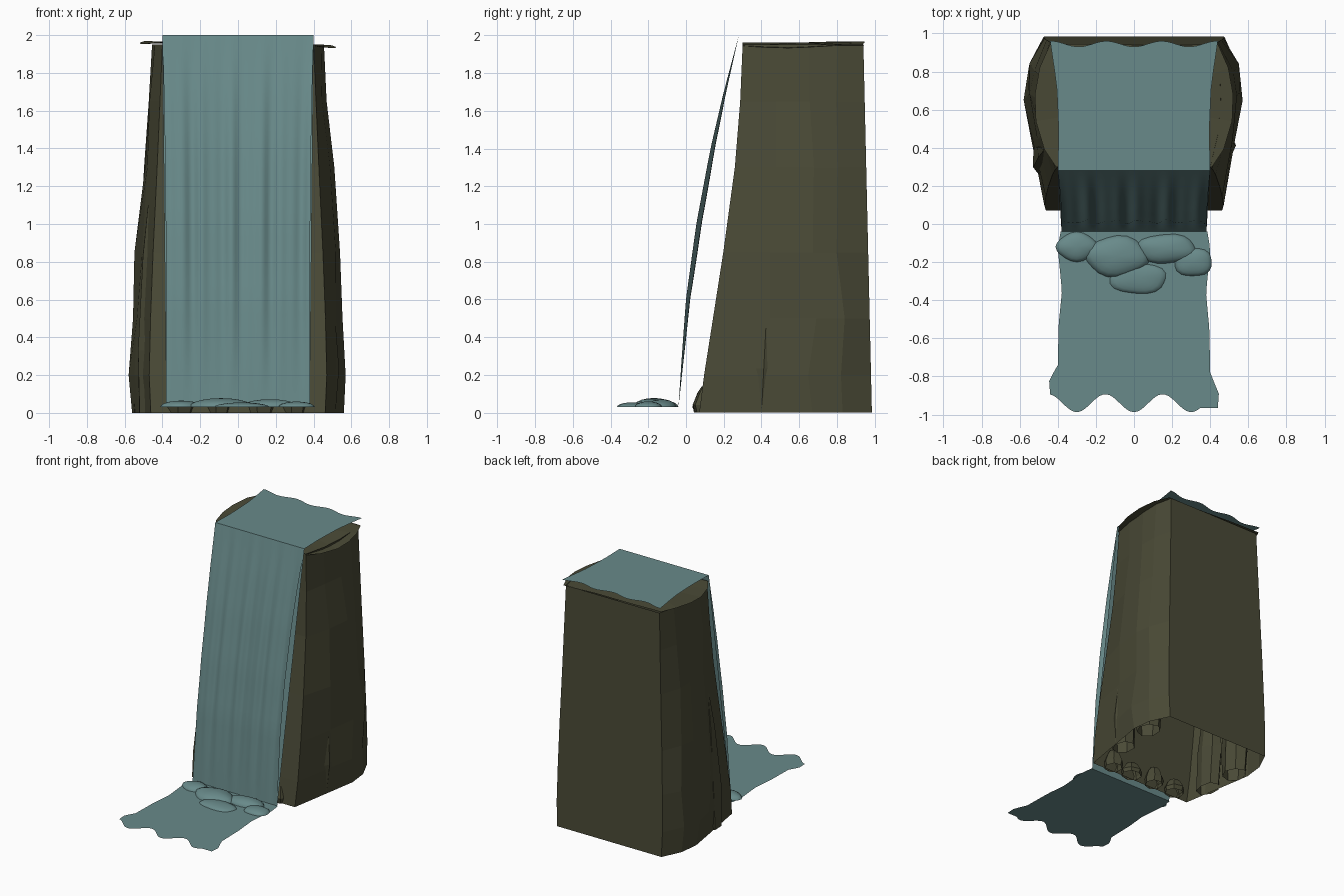
import bpy, bmesh, math, random
from mathutils import Matrix, Vector

if "Cube" in bpy.data.objects:
    bpy.data.objects.remove(bpy.data.objects["Cube"])

random.seed(4)


def material(name, rgb):
    m = bpy.data.materials.new(name)
    m.diffuse_color = (*rgb, 1)
    m.use_nodes = True
    m.node_tree.nodes["Principled BSDF"].inputs["Base Color"].default_value = m.diffuse_color
    return m


ROCK = material("olive rock", (0.068, 0.068, 0.037))
WATER = material("teal water", (0.140, 0.255, 0.255))


def make(name, bm, mat, smooth=False):
    me = bpy.data.meshes.new(name)
    bm.to_mesh(me)
    bm.free()
    me.materials.append(mat)
    for p in me.polygons:
        p.use_smooth = smooth
    ob = bpy.data.objects.new(name, me)
    bpy.context.collection.objects.link(ob)
    return ob


def lerp_table(table, t):
    """Piecewise linear lookup in (t, value) pairs."""
    for (a, va), (b, vb) in zip(table, table[1:]):
        if t <= b:
            return va + (vb - va) * (t - a) / (b - a)
    return table[-1][1]


def sheet(name, nu, nv, fn, mat, smooth=True):
    """Grid surface: fn(u, v) with u, v in 0..1."""
    bm = bmesh.new()
    g = [[bm.verts.new(fn(i / nu, j / nv)) for i in range(nu + 1)] for j in range(nv + 1)]
    for j in range(nv):
        for i in range(nu):
            bm.faces.new((g[j][i], g[j][i + 1], g[j + 1][i + 1], g[j + 1][i]))
    return make(name, bm, mat, smooth)


# cliff: hollow shell, open below, lofted from half outlines mirrored in x
base = [(0.47, 0.07), (0.54, 0.47), (0.575, 0.67), (0.555, 0.83), (0.475, 0.985)]
top = [(0.40, 0.30), (0.44, 0.47), (0.455, 0.65), (0.45, 0.80), (0.42, 0.94)]
front_y = [(0, 0.07), (0.13, 0.085), (0.8, 0.19), (1.2, 0.25), (1.6, 0.285), (1.95, 0.30)]
shrink = [(0, 0.12), (0.2, 0.0), (0.5, 0.10), (0.9, 0.32), (1.3, 0.60), (1.95, 1.0)]
levels = [0, 0.2, 0.5, 0.85, 1.3, 1.65, 1.95]
bm = bmesh.new()
rings = []
for z in levels:
    k = lerp_table(shrink, z)
    ring = []
    for side in (1, -1):
        half = []
        for i, (b, t) in enumerate(zip(base, top)):
            x = b[0] + (t[0] - b[0]) * k
            y = b[1] + (t[1] - b[1]) * z / 1.95
            if i == 0:
                y = lerp_table(front_y, z)
            elif i < 4 and 0 < z < 1.9:
                x += random.uniform(-0.015, 0.01)
                y += random.uniform(-0.03, 0.03)
            half.append(bm.verts.new((side * x, y, z)))
        ring += half if side == 1 else half[::-1]
    rings.append(ring)
n = len(rings[0])
for a, b in zip(rings, rings[1:]):
    for i in range(n):
        j = (i + 1) % n
        bm.faces.new((a[i], a[j], b[j], b[i]))
make("cliff", bm, ROCK)

# cliff cap: thin overhanging slab of rock
cap = [(0.41, 0.30), (0.47, 0.39), (0.515, 0.54), (0.52, 0.68), (0.495, 0.82), (0.44, 0.945)]
outline = [(x, y) for x, y in cap] + [(0.15, 0.935), (-0.15, 0.945)] + [(-x, y) for x, y in cap[::-1]]
bm = bmesh.new()
mid = bm.verts.new((0, 0.62, 1.962))
rim = [bm.verts.new((x, y, 1.95 - 0.022 * x + 0.008 * math.sin(9 * y))) for x, y in outline]
for i in range(len(rim)):
    bm.faces.new((rim[i], rim[(i + 1) % len(rim)], mid))
make("cliff_cap", bm, ROCK)


def rock(name, loc, size, taper=0.4, lean=(0, 0)):
    """Faceted tapered boulder standing on z = 0 or a given height, open below."""
    bm = bmesh.new()
    rows = []
    for t, r in ((0, 0.9), (0.3, 1.0), (0.75, (1 + taper) / 2), (1, taper)):
        rows.append([bm.verts.new((
            loc[0] + lean[0] * t + size[0] * r * math.cos(a) * random.uniform(0.88, 1.0),
            loc[1] + lean[1] * t + size[1] * r * math.sin(a) * random.uniform(0.88, 1.0),
            loc[2] + size[2] * t)) for a in [math.tau * i / 7 for i in range(7)]])
    for a, b in zip(rows, rows[1:]):
        for i in range(7):
            j = (i + 1) % 7
            bm.faces.new((a[i], a[j], b[j], b[i]))
    bm.faces.new(rows[-1])
    make(name, bm, ROCK)


# boulders along the foot and ridges set into the side walls
for i, (x, r, h) in enumerate([(-0.3, 0.09, 0.11), (-0.1, 0.08, 0.14), (0.12, 0.09, 0.10), (0.3, 0.08, 0.14)]):
    rock(f"foot_rock_{i}", (x, 0.115, 0), (r, 0.085, h))
rock("left_ridge_front", (-0.455, 0.33, 0), (0.085, 0.12, 1.1), 0.15, (-0.01, 0.06))
rock("left_ridge_back", (-0.47, 0.62, 0), (0.10, 0.12, 0.8), 0.2, (0, 0.03))
rock("right_ridge_front", (0.44, 0.40, 0), (0.09, 0.11, 0.78), 0.2, (0.02, 0.04))
rock("right_ridge_back", (0.46, 0.72, 0), (0.10, 0.12, 0.7), 0.3)

# water on top of the cliff
top_half = [(0, 0.40), (0.3, 0.395), (0.65, 0.405), (1, 0.44)]


def upper(u, v):
    s = 2 * u - 1
    x = s * lerp_table(top_half, v)
    end = 0.945 - 0.015 * math.cos(math.tau * x / 0.29)
    return (x, 0.28 + v * (end - 0.28), 2.0)


sheet("upper_water", 40, 8, upper, WATER)

# falling curtain with shallow vertical ripples, plus the flat sheet behind it
fall = [(0.03, -0.04), (0.3, -0.022), (0.6, 0.0), (1.0, 0.055), (1.4, 0.13), (1.7, 0.20), (2.0, 0.28)]


def curtain(u, v):
    z = 0.03 + 1.97 * v
    s = 2 * u - 1
    w = math.sin(math.pi * v)
    ripple = 0.009 * w * (math.sin(s * 17) + 0.6 * math.sin(s * 29 + 1))
    return (s * (0.38 + 0.02 * v ** 3), lerp_table(fall, z) + 0.014 * w + ripple, z)


sheet("falling_water", 64, 24, curtain, WATER)
sheet("falling_water_back", 1, 1,
      lambda u, v: ((2 * u - 1) * (0.38 + 0.02 * v), -0.04 + 0.32 * v, 0.03 + 1.97 * v), WATER)

# stream at the foot with a scalloped end
low_half = [(0, 0.385), (0.1, 0.40), (0.35, 0.378), (0.55, 0.395), (0.8, 0.40), (0.92, 0.445), (1, 0.44)]


def stream(u, v):
    x = (2 * u - 1) * lerp_table(low_half, v)
    end = -0.94 - 0.047 * math.cos(math.tau * x / 0.3)
    if x > 0.34:
        end = -0.965
    return (x, -0.04 + v * (end + 0.04), 0.03)


sheet("stream", 48, 25, stream, WATER)

# foam mounds where the water lands
for i, (x, y, rx, ry, h) in enumerate([(-0.30, -0.12, 0.11, 0.078, 0.035), (-0.09, -0.17, 0.17, 0.11, 0.048),
                                       (0.17, -0.13, 0.16, 0.08, 0.042), (0.31, -0.20, 0.105, 0.078, 0.03),
                                       (0.02, -0.285, 0.155, 0.085, 0.025)]):
    bm = bmesh.new()
    bmesh.ops.create_uvsphere(bm, u_segments=20, v_segments=10, radius=1)
    bmesh.ops.delete(bm, geom=[v for v in bm.verts if v.co.z < -0.05], context='VERTS')
    for v in bm.verts:
        a = math.atan2(v.co.y, v.co.x)
        k = 0.97 + 0.05 * math.cos(4 * a + i)
        v.co = Vector((x + rx * k * v.co.x, y + ry * k * v.co.y, 0.03 + h * max(v.co.z, 0)))
    make(f"foam_{i}", bm, WATER, True)

# make face directions consistent
for ob in bpy.data.objects:
    bm = bmesh.new()
    bm.from_mesh(ob.data)
    bmesh.ops.recalc_face_normals(bm, faces=bm.faces)
    up = sum((f.normal.z * f.calc_area() for f in bm.faces), 0.0)
    if ob.name in ("upper_water", "stream", "cliff_cap") and up < 0:
        bmesh.ops.reverse_faces(bm, faces=bm.faces)
    if ob.name.startswith("falling") and sum(f.normal.y for f in bm.faces) > 0:
        bmesh.ops.reverse_faces(bm, faces=bm.faces)
    bm.to_mesh(ob.data)
    bm.free()
